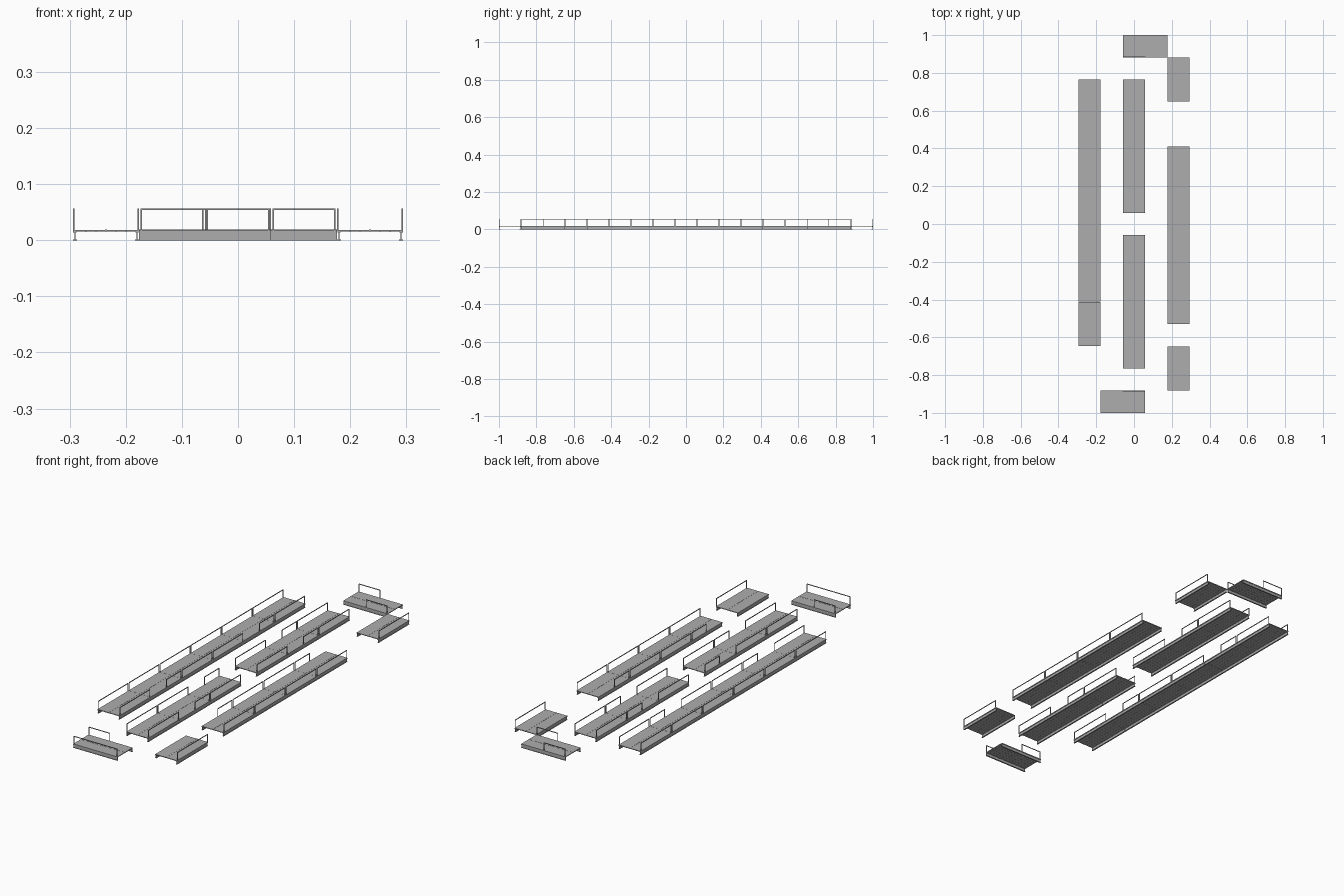
import bpy, bmesh
from math import pi
from mathutils import Matrix

if "Cube" in bpy.data.objects:
    bpy.data.objects.remove(bpy.data.objects["Cube"])

U = 2 / 17          # half a module: the grid pitch of the layout
HW = U / 2          # half width of a walkway
DECK = 0.0185       # deck top
TOP = 0.057         # rail top
P = 0.003           # rail bar thickness

steel = bpy.data.materials.new("dark_steel")
steel.diffuse_color = (0.42, 0.42, 0.42, 1)
steel.use_nodes = True
steel.node_tree.nodes["Principled BSDF"].inputs["Base Color"].default_value = steel.diffuse_color


def make(name, boxes, mat):
    """One object out of boxes given as (t0, t1, l0, l1, z0, z1)."""
    bm = bmesh.new()
    for t0, t1, l0, l1, z0, z1 in boxes:
        m = (Matrix.Translation(((t0 + t1) / 2, (l0 + l1) / 2, (z0 + z1) / 2))
             @ Matrix.Diagonal((t1 - t0, l1 - l0, z1 - z0, 1)))
        bmesh.ops.create_cube(bm, size=1, matrix=m)
    bm.transform(mat)
    bmesh.ops.recalc_face_normals(bm, faces=bm.faces)
    me = bpy.data.meshes.new(name)
    bm.to_mesh(me)
    bm.free()
    me.materials.append(steel)
    bpy.context.collection.objects.link(bpy.data.objects.new(name, me))


def rail_boxes(side, halves, gaps):
    """Guard rail frames: one per module, half length beside an opening."""
    boxes = []
    t0, t1 = sorted((side * HW, side * (HW - P)))
    for k in range(0, halves, 2):
        if k not in gaps and k + 1 not in gaps:
            spans = [(k, k + 2)]
        else:
            spans = [(j, j + 1) for j in (k, k + 1) if j not in gaps]
        for a, b in spans:
            l0, l1 = a * U + 0.0025, b * U - 0.0025
            boxes.append((t0, t1, l0, l1, TOP - P, TOP))
            boxes.append((t0, t1, l0, l0 + P, DECK, TOP - P))
            boxes.append((t0, t1, l1 - P, l1, DECK, TOP - P))
    return boxes


def walkway(name, mat, halves, left_gaps=(), right_gaps=()):
    deck, ribs, beams = [], [], []
    for k in range(0, halves, 2):
        l0, l1 = k * U + 0.0003, (k + 2) * U - 0.0003
        # deck plate and the raised joint strip
        deck.append((-HW + 0.0005, HW - 0.0005, l0, l1, DECK - 0.003, DECK))
        deck.append((-0.002, 0.002, l0, l1, DECK, DECK + 0.0006))
        # shallow stiffeners below the deck
        for t in (-0.036, -0.018, 0, 0.018, 0.036):
            ribs.append((t - 0.001, t + 0.001, l0, l1, DECK - 0.0036, DECK - 0.003))
        # I-section edge beams
        for s in (-1, 1):
            c = s * (HW - 0.0035)
            beams.append((c - 0.001, c + 0.001, l0, l1, 0.0015, DECK - 0.0045))
            beams.append((c - 0.0035, c + 0.0035, l0, l1, 0, 0.0015))
            beams.append((c - 0.003, c + 0.003, l0, l1, DECK - 0.0045, DECK - 0.003))
    make(name + "_deck", deck, mat)
    make(name + "_ribs", ribs, mat)
    make(name + "_edge_beams", beams, mat)
    rails = rail_boxes(-1, halves, left_gaps) + rail_boxes(1, halves, right_gaps)
    make(name + "_guard_rails", rails, mat)


def along_y(col, row):      # walkway running +y from a grid line
    return Matrix.Translation((col * 2 * U, (row + 0.5) * U, 0))


def along_x(start, row):    # walkway running +x, its left side facing +y
    return (Matrix.Translation((start * U, row * U, 0))
            @ Matrix.Rotation(-pi / 2, 4, 'Z'))


# left = -x for walkways along y
walkway("long_walkway", along_y(-1, -6), 12, (), (2, 8))
walkway("middle_back_walkway", along_y(0, 0), 6, (2,), (2,))
walkway("middle_front_walkway", along_y(0, -7), 6, (4,), (2,))
walkway("right_walkway", along_y(1, -5), 8, (0, 7), ())
walkway("back_corner_walkway", along_y(1, 5), 2, (0, 1), ())
walkway("front_corner_walkway", along_y(1, -8), 2, (0, 1), ())

# crosswise end walkways: left = +y
walkway("back_cross_walkway", along_x(-0.5, 8), 2, (1,), (0,))
walkway("front_cross_walkway", along_x(-1.5, -8), 2, (1,), ())
